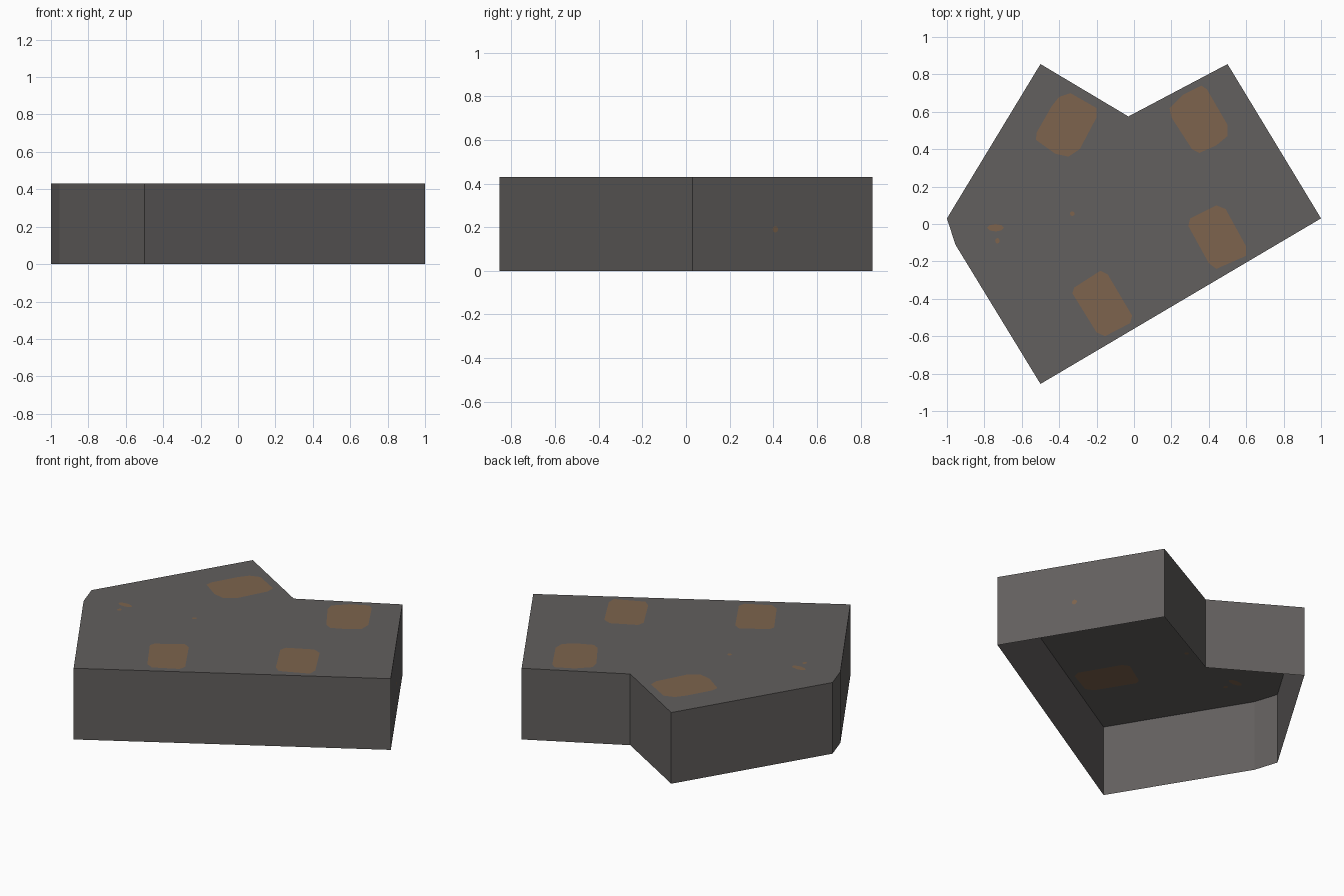
import bpy, bmesh, math
from mathutils import Vector
from mathutils.geometry import delaunay_2d_cdt

if "Cube" in bpy.data.objects:
    bpy.data.objects.remove(bpy.data.objects["Cube"])

HEIGHT = 0.43


def material(name, rgb):
    m = bpy.data.materials.new(name)
    m.diffuse_color = (*rgb, 1.0)
    m.use_nodes = True
    m.node_tree.nodes["Principled BSDF"].inputs["Base Color"].default_value = m.diffuse_color
    return m


def inside(p, poly):
    hit = False
    for a, b in zip(poly, poly[1:] + poly[:1]):
        if (a[1] > p.y) != (b[1] > p.y):
            if p.x < (b[0] - a[0]) * (p.y - a[1]) / (b[1] - a[1]) + a[0]:
                hit = not hit
    return hit


def speck(x, y, rx, ry):
    return [(x + rx * math.cos(i * math.pi / 4), y + ry * math.sin(i * math.pi / 4))
            for i in range(8)]


def panel(bm, outline, patches, place):
    """Flat sheet with patches cut into it; place() maps 2D to 3D."""
    pts, edges = [], []
    for loop in [outline] + patches:
        s, n = len(pts), len(loop)
        pts += [Vector(p) for p in loop]
        edges += [(s + i, s + (i + 1) % n) for i in range(n)]
    vs, _, faces, *_ = delaunay_2d_cdt(pts, edges, [], 0, 1e-5)
    verts = [bm.verts.new(place(v)) for v in vs]
    for f in faces:
        c = sum((vs[i] for i in f), Vector((0, 0))) / len(f)
        if inside(c, outline):
            face = bm.faces.new([verts[i] for i in f])
            face.material_index = int(any(inside(c, p) for p in patches))


# Plan outline, counter-clockwise
outline = [(1, 0.03), (0.5, 0.855), (-0.03, 0.575), (-0.5, 0.855),
           (-1, 0.03), (-0.955, -0.11), (-0.5, -0.855)]

# Rust patches on the roof
patches = [
    [(-.40, .68), (-.34, .70), (-.20, .62), (-.20, .57), (-.29, .40),
     (-.35, .36), (-.42, .375), (-.525, .45), (-.52, .49), (-.44, .63)],
    [(.36, .74), (.39, .72), (.50, .53), (.50, .47), (.44, .42),
     (.35, .38), (.31, .40), (.20, .57), (.19, .62), (.26, .69)],
    [(.44, .10), (.49, .08), (.60, -.12), (.60, -.17), (.44, -.24),
     (.40, -.21), (.29, -.01), (.30, .03)],
    [(-.18, -.25), (-.14, -.27), (-.01, -.49), (-.02, -.53), (-.155, -.60),
     (-.20, -.58), (-.33, -.37), (-.32, -.34)],
    speck(-.74, -.02, .045, .02), speck(-.73, -.09, .012, .015),
    speck(-.33, .055, .013, .013),
]

bm = bmesh.new()

# Roof
panel(bm, outline, patches, lambda p: (p.x, p.y, HEIGHT))

# Walls (the underside stays open)
for i, (a, b) in enumerate(zip(outline, outline[1:] + outline[:1])):
    a, b = Vector(a), Vector(b)
    length, d = (b - a).length, (b - a).normalized()
    marks = [speck(0.46 * length, 0.19, .015, .015)] if i == 0 else []
    panel(bm, [(0, 0), (length, 0), (length, HEIGHT), (0, HEIGHT)], marks,
          lambda p: (a.x + d.x * p.x, a.y + d.y * p.x, p.y))

bmesh.ops.remove_doubles(bm, verts=bm.verts, dist=1e-4)
mesh = bpy.data.meshes.new("hollow_block")
bm.to_mesh(mesh)
bm.free()
mesh.materials.append(material("dark grey", (0.122, 0.115, 0.112)))
mesh.materials.append(material("rust brown", (0.205, 0.127, 0.074)))
bpy.context.collection.objects.link(bpy.data.objects.new("hollow_block", mesh))
